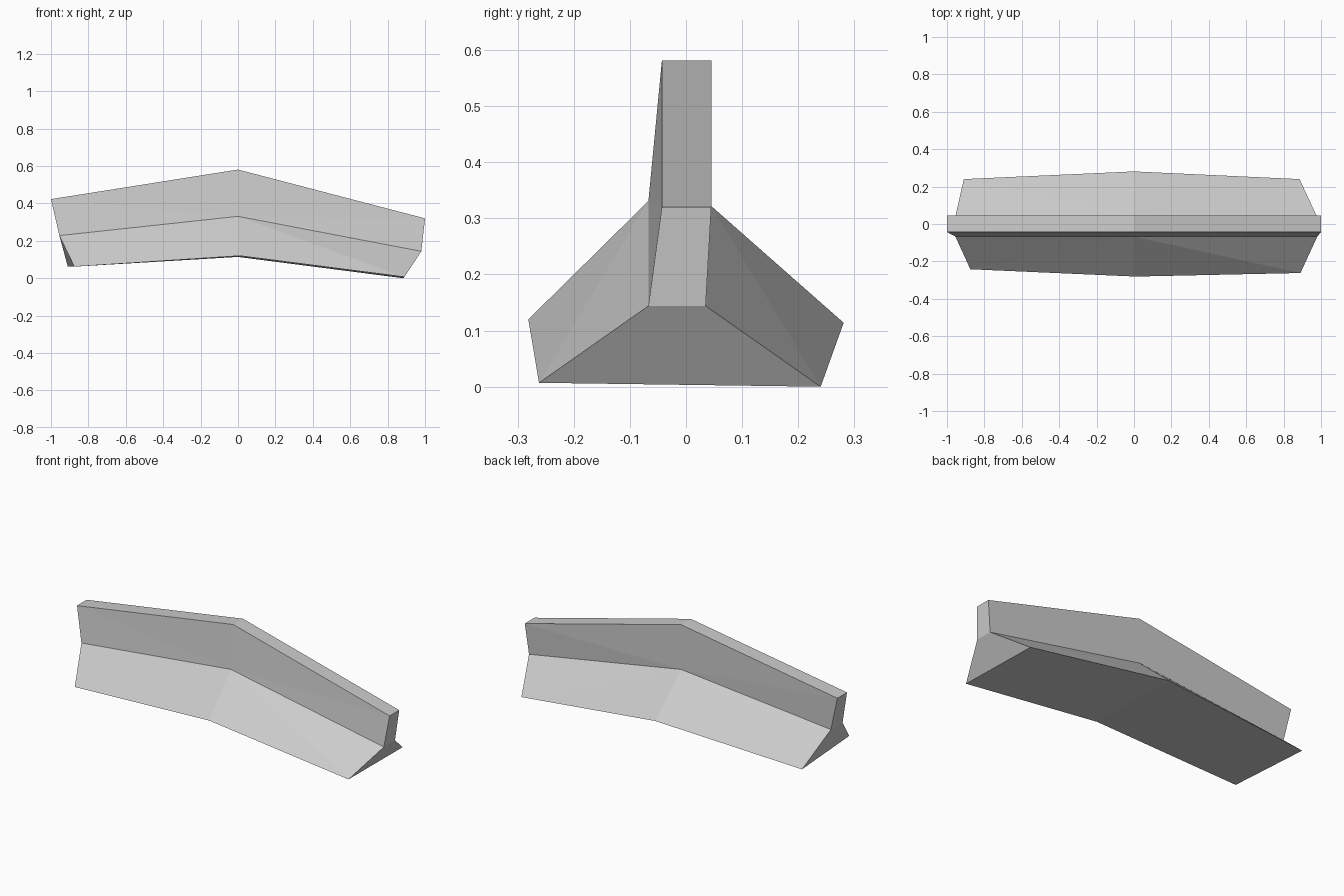
import bpy
import bmesh

cube = bpy.data.objects.get("Cube")
if cube:
    bpy.data.objects.remove(cube, do_unlink=True)

# Plain grey
grey = bpy.data.materials.new("light grey")
grey.use_nodes = True
grey.diffuse_color = (0.6, 0.6, 0.6, 1)
grey.node_tree.nodes["Principled BSDF"].inputs["Base Color"].default_value = (0.6, 0.6, 0.6, 1)

# Cross-sections: front foot, front waist, front top, back top, back waist, back foot
sections = [
    [(-0.875, -0.242, 0.062), (-0.955, -0.067, 0.228), (-1, -0.043, 0.423),
     (-1, 0.045, 0.423), (-0.955, 0.04, 0.228), (-0.91, 0.24, 0.062)],
    [(0.01, -0.281, 0.12), (0, -0.067, 0.331), (0, -0.043, 0.581),
     (0, 0.045, 0.581), (0, 0.045, 0.322), (0, 0.281, 0.114)],
    [(0.89, -0.262, 0.007), (0.98, -0.067, 0.144), (1, -0.043, 0.32),
     (1, 0.045, 0.32), (0.98, 0.035, 0.144), (0.885, 0.24, 0)],
]

bm = bmesh.new()
left, middle, right = [[bm.verts.new(p) for p in s] for s in sections]

# Sides, top and underside; sloping panels fold from the middle waist outwards
for end in (left, right):
    for i in range(6):
        j = (i + 1) % 6
        if i in (0, 1, 3, 4):
            waist, other = (j, i) if i in (0, 3) else (i, j)
            bm.faces.new((middle[waist], middle[other], end[other]))
            bm.faces.new((middle[waist], end[other], end[waist]))
        else:
            bm.faces.new((middle[i], middle[j], end[j], end[i]))

# End caps, each split into foot and upright
for end in (left, right):
    bm.faces.new((end[0], end[1], end[4], end[5]))
    bm.faces.new(end[1:5])
bmesh.ops.recalc_face_normals(bm, faces=bm.faces)

mesh = bpy.data.meshes.new("bent_barrier")
bm.to_mesh(mesh)
bm.free()
mesh.materials.append(grey)
barrier = bpy.data.objects.new("bent_barrier", mesh)
bpy.context.collection.objects.link(barrier)
